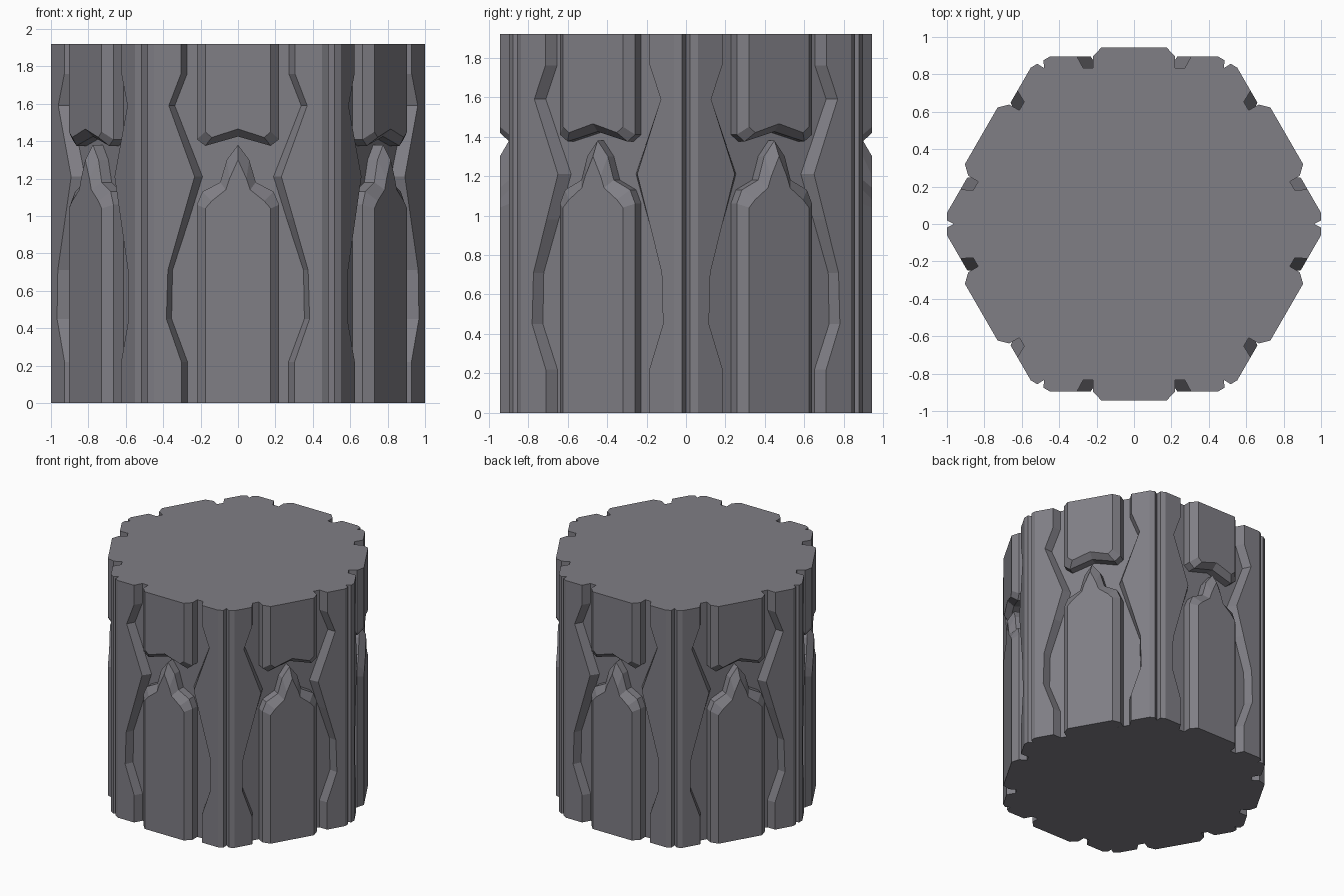
import bpy, bmesh, math
from mathutils import Vector

if "Cube" in bpy.data.objects:
    bpy.data.objects.remove(bpy.data.objects["Cube"])

H = 1.92
FLOOR, RIM, FACE = 0.835, 0.896, 0.943   # distances of the stone layers from the axis

stone = bpy.data.materials.new("grey stone")
stone.diffuse_color = (0.215, 0.21, 0.235, 1)
stone.use_nodes = True
stone.node_tree.nodes["Principled BSDF"].inputs["Base Color"].default_value = stone.diffuse_color


def place(side, t, d, z):
    """Point on a hexagon side: t along it, d out from the axis."""
    a = math.radians(60 * side - 90)
    return Vector((d * math.cos(a) - t * math.sin(a),
                   d * math.sin(a) + t * math.cos(a), z))


def loft(bm, rings):
    """Closed solid through rings of equal point count."""
    rows = [[bm.verts.new(p) for p in r] for r in rings]
    n = len(rows[0])
    for a, b in zip(rows, rows[1:]):
        for i in range(n):
            j = (i + 1) % n
            bm.faces.new((a[i], a[j], b[j], b[i]))
    bm.faces.new(rows[0])
    bm.faces.new(rows[-1])


def finish(bm, name):
    bmesh.ops.recalc_face_normals(bm, faces=bm.faces[:])
    me = bpy.data.meshes.new(name)
    bm.to_mesh(me)
    bm.free()
    me.materials.append(stone)
    ob = bpy.data.objects.new(name, me)
    bpy.context.collection.objects.link(ob)


# hexagonal core: its sides are the recess floors, its corners the corner grooves
bm = bmesh.new()
r = FLOOR / math.cos(math.pi / 6)
loft(bm, [[(r * math.cos(k * math.pi / 3), r * math.sin(k * math.pi / 3), z)
           for k in range(6)] for z in (0, H)])
finish(bm, "column_core")

# wavy border strips: (height, rim edge, floor edge)
wave = [(0, .303, .27), (.22, .303, .27), (.45, .383, .355), (.71, .375, .35),
        (.98, .298, .262), (1.21, .232, .19), (1.59, .37, .338),
        (1.76, .305, .272), (H, .305, .272)]
bm = bmesh.new()
for side in range(6):
    for s in (-1, 1):
        loft(bm, [[place(side, s * t, d, z) for t, d in
                   ((inner, FLOOR), (outer, RIM), (.448, RIM),
                    (.483, .876), (.482, FLOOR))]
                  for z, outer, inner in wave])
finish(bm, "border_strips")


def panels(name, base, top):
    """Raised bevelled panel on each side; half outlines, mirrored."""
    def full(half):
        return half + [(-t, z) for t, z in reversed(half) if t > 0]
    bm = bmesh.new()
    for side in range(6):
        loft(bm, [[place(side, t, d, z) for t, z in full(o)]
                  for o, d in ((base, FLOOR), (base, RIM), (top, FACE))])
    finish(bm, name)


# lower pointed panels
panels("lower_panels",
       [(.22, 0), (.22, 1.06), (.19, 1.13), (.095, 1.18), (.06, 1.30), (0, 1.38)],
       [(.175, 0), (.175, 1.04), (.14, 1.08), (.065, 1.14), (.045, 1.20), (0, 1.30)])

# upper panels with notched lower edge
panels("upper_panels",
       [(.22, H), (.22, 1.41), (.175, 1.375), (0, 1.425)],
       [(.175, H), (.175, 1.45), (.14, 1.42), (0, 1.465)])
